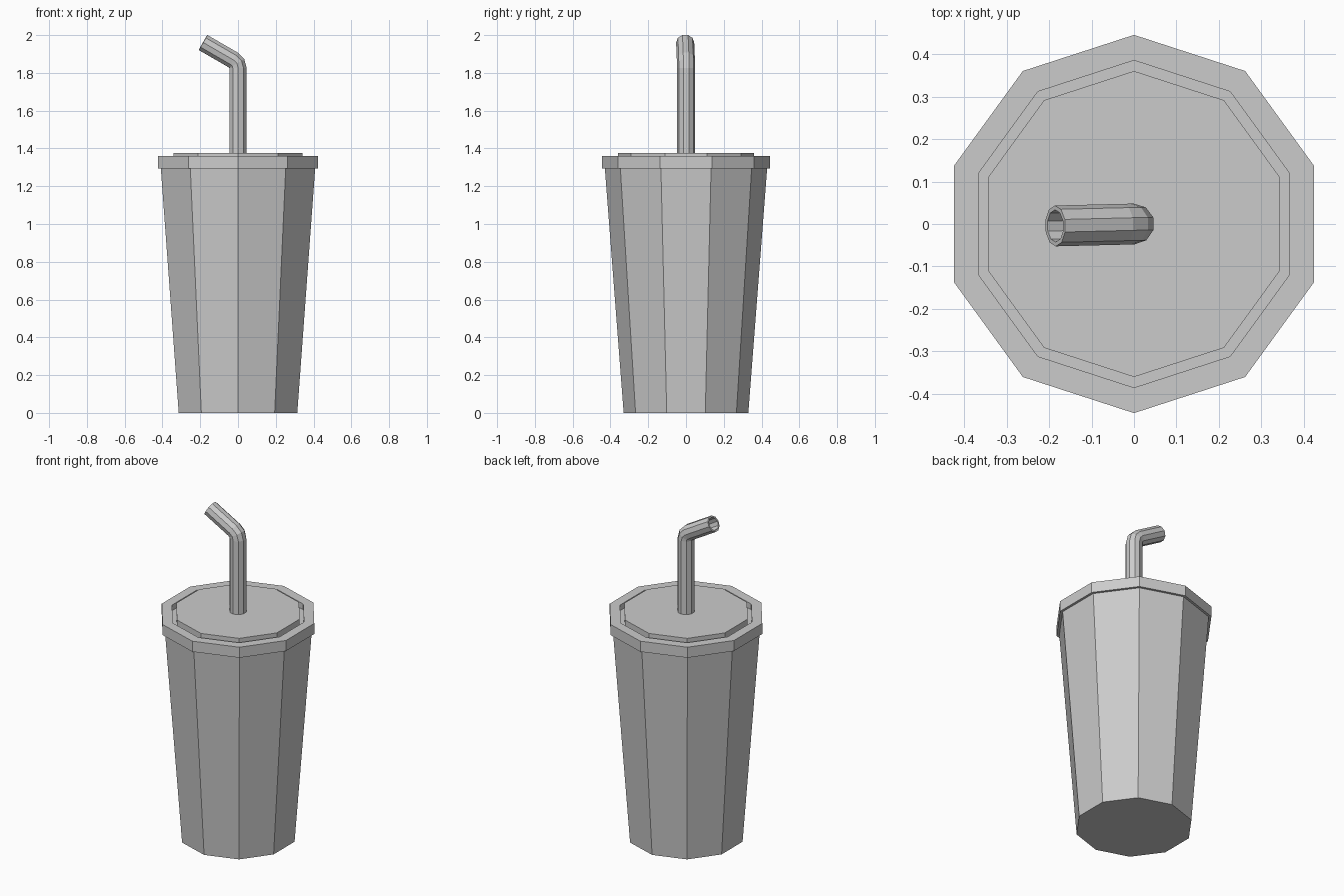
import bpy, bmesh
from math import sin, cos, pi, radians
from mathutils import Vector

SIDES = 10

if "Cube" in bpy.data.objects:
    bpy.data.objects.remove(bpy.data.objects["Cube"], do_unlink=True)

grey = bpy.data.materials.new("plain grey")
grey.use_nodes = True
colour = (0.6, 0.6, 0.6, 1)
grey.diffuse_color = colour
grey.node_tree.nodes["Principled BSDF"].inputs["Base Color"].default_value = colour


def loft(name, rings):
    """Skin a list of rings of points, closing both ends with a flat cap."""
    bm = bmesh.new()
    loops = [[bm.verts.new(p) for p in ring] for ring in rings]
    for a, b in zip(loops, loops[1:]):
        for i in range(SIDES):
            j = (i + 1) % SIDES
            bm.faces.new((a[i], a[j], b[j], b[i]))
    bm.faces.new(loops[0][::-1])
    bm.faces.new(loops[-1])
    bmesh.ops.recalc_face_normals(bm, faces=bm.faces)
    mesh = bpy.data.meshes.new(name)
    bm.to_mesh(mesh)
    bm.free()
    mesh.materials.append(grey)
    obj = bpy.data.objects.new(name, mesh)
    bpy.context.collection.objects.link(obj)
    return obj


def ring(centre, radius, tilt=0.0):
    """A polygon ring with a corner towards the front, tilted about y."""
    across = Vector((cos(tilt), 0, sin(tilt)))
    points = []
    for i in range(SIDES):
        a = 2 * pi * i / SIDES - pi / 2
        points.append(Vector(centre) + radius * (cos(a) * across + sin(a) * Vector((0, 1, 0))))
    return points


def lathe(name, profile):
    return loft(name, [ring((0, 0, z), r) for r, z in profile])


# Tapered cup
lathe("cup", [(0.33, 0), (0.43, 1.3)])

# Lid: rim, narrow groove and raised centre
lathe("lid", [(0.445, 1.295), (0.445, 1.36), (0.385, 1.36),
              (0.385, 1.325), (0.36, 1.325), (0.36, 1.375)])

# Bent hollow straw: up the outside, over the lip and back down the bore
pivot = Vector((-0.05, 0, 1.825))
path = [((0, 0, 1.36), 0)]
for degrees in (0, 30, 60):
    t = radians(degrees)
    path.append((pivot + 0.05 * Vector((cos(t), 0, sin(t))), t))
path.append((path[-1][0] + 0.185 * Vector((-sin(t), 0, cos(t))), t))

outside = [ring(c, 0.048, t) for c, t in path]
bore = [ring(c, 0.038, t) for c, t in reversed(path[1:])]
bore.append(ring((0, 0, 1.38), 0.038))
straw = loft("straw", outside + bore)
straw.rotation_euler.z = radians(1.4)
